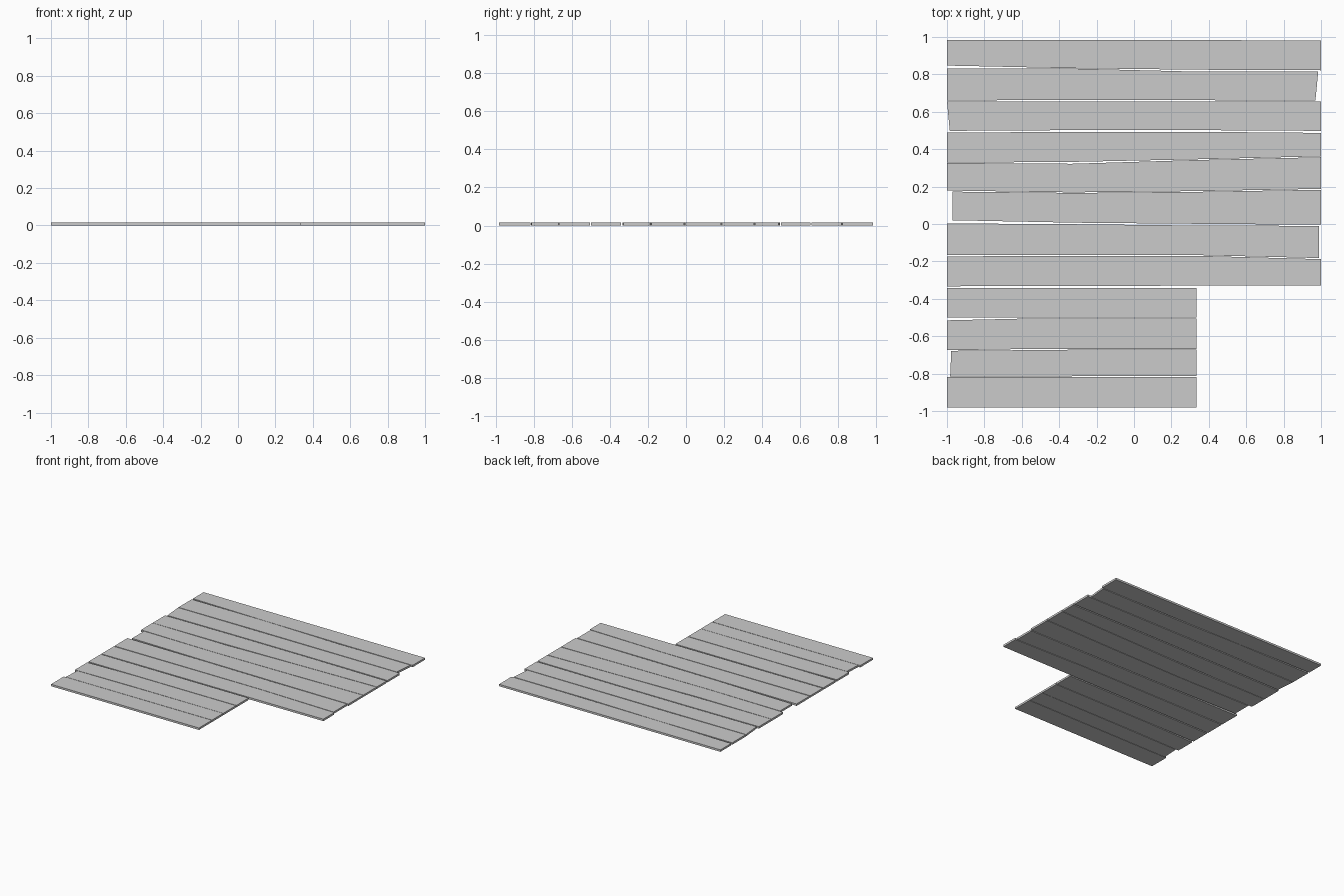
import bpy, bmesh

if "Cube" in bpy.data.objects:
    bpy.data.objects.remove(bpy.data.objects["Cube"])

THICK = 0.016
L, R, S = (-1, -1), (1, 1), (0.335, 0.335)   # usual board ends; S = short boards

# Each board: left end x (top, bottom), right end x (top, bottom),
# then y of the upper and lower edge at evenly spaced stations
BOARDS = [
    (L, R, (.984, .982), (.847, .833, .825, .822)),
    (L, (.985, .97), (.832, .831, .815, .816), (.66, .664, .662, .66)),
    ((-1, -.985), R, (.655, .655), (.498, .502, .502, .498)),
    (L, R, (.488, .493, .493, .487), (.328, .332, .346, .362)),
    (L, R, (.326, .322, .342, .357), (.179, .169, .176, .188)),
    ((-.97, -.97), R, (.173, .166, .172, .183), (.02, .007, .001, -.004)),
    (L, (.99, .99), (.003, -.001, -.008, -.01), (-.165, -.165, -.166, -.182)),
    (L, R, (-.173, -.171, -.170, -.188), (-.333, -.328)),
    (L, S, (-.342, -.342), (-.5, -.5)),
    (L, S, (-.515, -.505, -.505, -.505), (-.675, -.668, -.668, -.668)),
    ((-.977, -.983), S, (-.678, -.672, -.67), (-.815, -.813)),
    (L, S, (-.818, -.817), (-.982, -.982)),
]


def edge(x0, x1, ys):
    n = len(ys) - 1
    return [(x0 + (x1 - x0) * i / n, y) for i, y in enumerate(ys)]


def board(name, left, right, upper, lower):
    # Outline runs along the lower edge, back along the upper edge, then is extruded
    outline = edge(left[1], right[1], lower) + edge(left[0], right[0], upper)[::-1]
    bm = bmesh.new()
    face = bm.faces.new([bm.verts.new((x, y, 0)) for x, y in outline])
    ext = bmesh.ops.extrude_face_region(bm, geom=[face])
    top = [v for v in ext["geom"] if isinstance(v, bmesh.types.BMVert)]
    bmesh.ops.translate(bm, verts=top, vec=(0, 0, THICK))
    # Make sure the underside is closed
    bmesh.ops.holes_fill(bm, edges=[e for e in bm.edges if e.is_boundary], sides=0)
    bmesh.ops.recalc_face_normals(bm, faces=bm.faces)
    mesh = bpy.data.meshes.new(name)
    bm.to_mesh(mesh)
    bm.free()
    bpy.context.collection.objects.link(bpy.data.objects.new(name, mesh))


# Floor boards from back to front
for i, spec in enumerate(BOARDS, 1):
    board(f"floor_board_{i:02d}", *spec)
